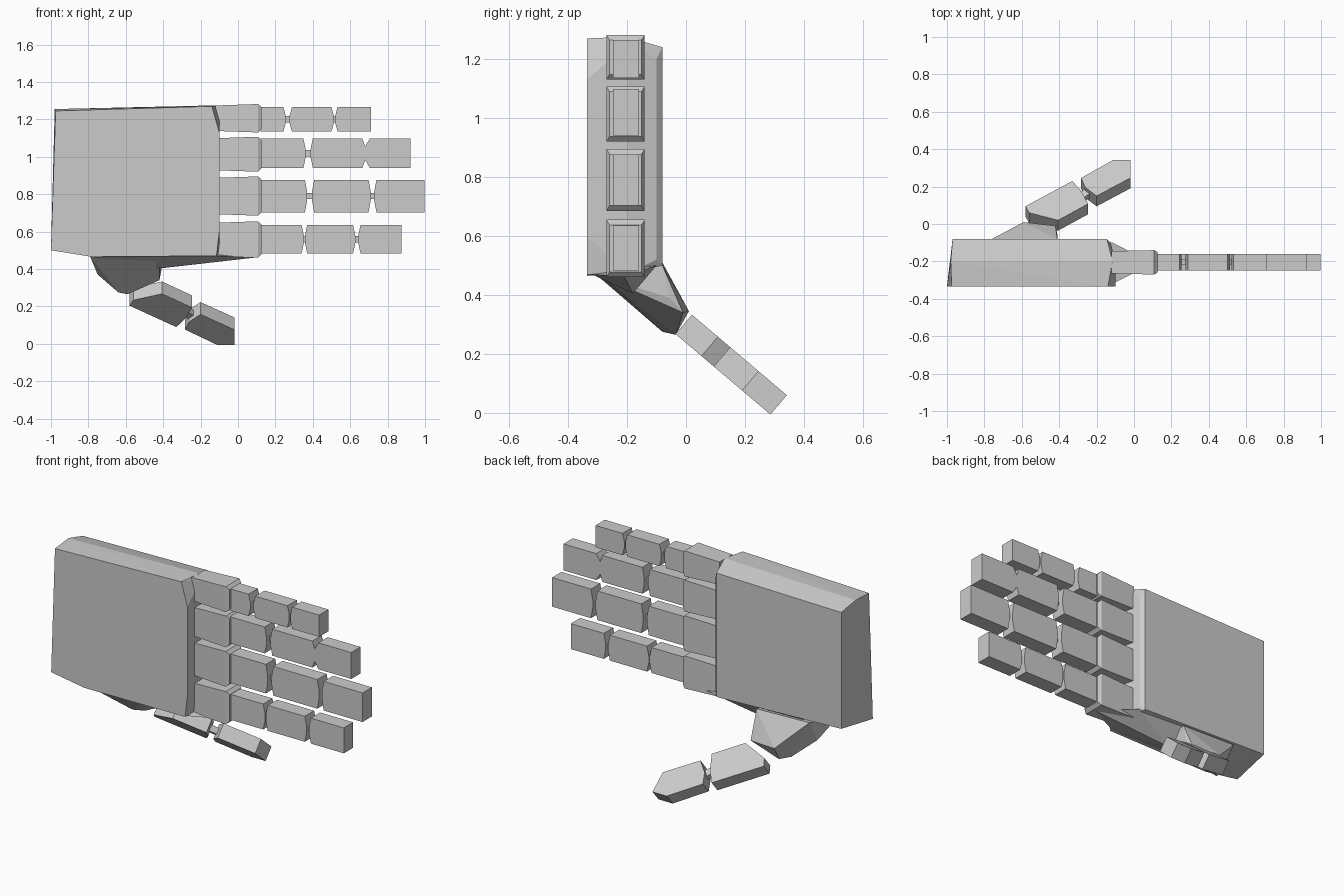
import bpy, bmesh, math
from mathutils import Vector

grey = bpy.data.materials.new("light grey")
grey.diffuse_color = (0.6, 0.6, 0.6, 1)


def hull(name, points):
    """Flat-faced solid wrapped around a few corner points."""
    bm = bmesh.new()
    for p in points:
        bm.verts.new(p)
    res = bmesh.ops.convex_hull(bm, input=bm.verts[:])
    inside = [g for g in res["geom_interior"] if isinstance(g, bmesh.types.BMVert)]
    bmesh.ops.delete(bm, geom=inside, context='VERTS')
    bmesh.ops.dissolve_limit(bm, angle_limit=math.radians(1),
                             verts=bm.verts[:], edges=bm.edges[:])
    bmesh.ops.recalc_face_normals(bm, faces=bm.faces[:])
    me = bpy.data.meshes.new(name)
    bm.to_mesh(me)
    bm.free()
    me.materials.append(grey)
    ob = bpy.data.objects.new(name, me)
    bpy.context.collection.objects.link(ob)
    return ob


def prism(name, outline, y0, y1):
    """Outline in x, z extruded along y."""
    return hull(name, [(x, y, z) for x, z in outline for y in (y0, y1)])


# palm: tapered slab with a bevelled knuckle end
F, M, B = -0.335, -0.20, -0.08
hull("palm", [
    (-1.0, F, 0.50), (-0.975, F, 1.245), (-0.14, F, 1.27), (-0.10, F, 1.13),
    (-0.10, F, 0.60), (-0.115, F, 0.47), (-0.78, F, 0.465),
    (-0.98, M, 1.255), (-0.115, M, 1.275), (-0.10, M, 1.25), (-0.10, M, 0.47),
    (-0.97, B, 0.53), (-0.97, B, 1.225), (-0.145, B, 1.24), (-0.145, B, 0.50),
    (-0.125, -0.1, 1.2), (-0.125, -0.1, 0.52)])

# underside wedge running out to the first knuckle
hull("palm_underside", [
    (-0.78, -0.32, 0.47), (-0.115, -0.32, 0.47), (-0.115, -0.10, 0.50),
    (-0.70, -0.10, 0.51), (-0.10, -0.21, 0.445), (0.10, -0.21, 0.462),
    (-0.40, -0.18, 0.405), (-0.70, -0.18, 0.41)])

# thumb root
hull("thumb_root", [
    (-0.79, -0.30, 0.465), (-0.42, -0.28, 0.46), (-0.76, -0.08, 0.51),
    (-0.41, -0.08, 0.50), (-0.75, -0.17, 0.37), (-0.64, -0.08, 0.275),
    (-0.59, -0.035, 0.265), (-0.59, 0.01, 0.345), (-0.41, -0.055, 0.39),
    (-0.42, -0.01, 0.34)])


# thumb: slabs lying in a plane that slopes down towards the back
def thumb_part(name, outline, top=0.0, bottom=0.086):
    n = Vector((0, 0.647, 0.763))
    pts = []
    for x, y in outline:
        p = Vector((x, y, 0.35 - 0.848 * y))
        pts += [p - n * top, p - n * bottom]
    hull(name, pts)


thumb_part("thumb_lower", [(-0.58, 0.095), (-0.33, 0.23), (-0.285, 0.18),
                           (-0.245, 0.108), (-0.406, 0.02), (-0.56, 0.06)])
thumb_part("thumb_tip", [(-0.283, 0.246), (-0.112, 0.342), (-0.018, 0.342),
                         (-0.02, 0.246), (-0.20, 0.15), (-0.26, 0.195)])
thumb_part("thumb_joint", [(-0.30, 0.175), (-0.275, 0.15), (-0.225, 0.19),
                           (-0.25, 0.215)], 0.025, 0.061)

# fingers: knuckle z range, finger z range, segment x ranges
fingers = {
    "index":  ((0.46, 0.655), (0.483, 0.635), ((0.12, 0.352), (0.358, 0.627), (0.643, 0.873))),
    "middle": ((0.685, 0.895), (0.703, 0.877), ((0.12, 0.37), (0.395, 0.71), (0.728, 0.997))),
    "ring":   ((0.92, 1.107), (0.94, 1.098), ((0.12, 0.362), (0.388, 0.685), (0.67, 0.922))),
    "little": ((1.13, 1.282), (1.135, 1.265), ((0.12, 0.255), (0.276, 0.512), (0.52, 0.71))),
}
for name, ((k0, k1), (z0, z1), spans) in fingers.items():
    # knuckle block, slightly flared with a bevelled outer end
    hull(name + "_knuckle",
         [(x, y, z) for x, d in ((-0.12, 0.008), (0.108, 0.0), (0.126, 0.018))
          for y in (-0.27 + d * 0.6, -0.14 - d * 0.6) for z in (k0 + d, k1 - d)])
    mid = (z0 + z1) / 2
    for i, (a, b) in enumerate(spans):
        # inner ends swell to a blunt point, the fingertip is square
        ca = 0.012 if i else 0.0
        cb = 0.012 if i < 2 else 0.0
        if name == "ring":
            ca, cb = (0.035 if i == 2 else ca), (0.02 if i == 1 else cb)
        prism(f"{name}_segment_{i + 1}",
              [(a + ca, z0), (a, mid - 0.02), (a, mid + 0.02), (a + ca, z1),
               (b - cb, z1), (b, mid + 0.02), (b, mid - 0.02), (b - cb, z0)],
              -0.248, -0.16)
        # small pin between segments
        if i < 2:
            c = spans[i + 1][0]
            lo, hi = min(b, c) - 0.015, max(b, c) + 0.015
            prism(f"{name}_joint_{i + 1}",
                  [(lo, mid - 0.017), (hi, mid - 0.017), (hi, mid + 0.017), (lo, mid + 0.017)],
                  -0.22, -0.188)
